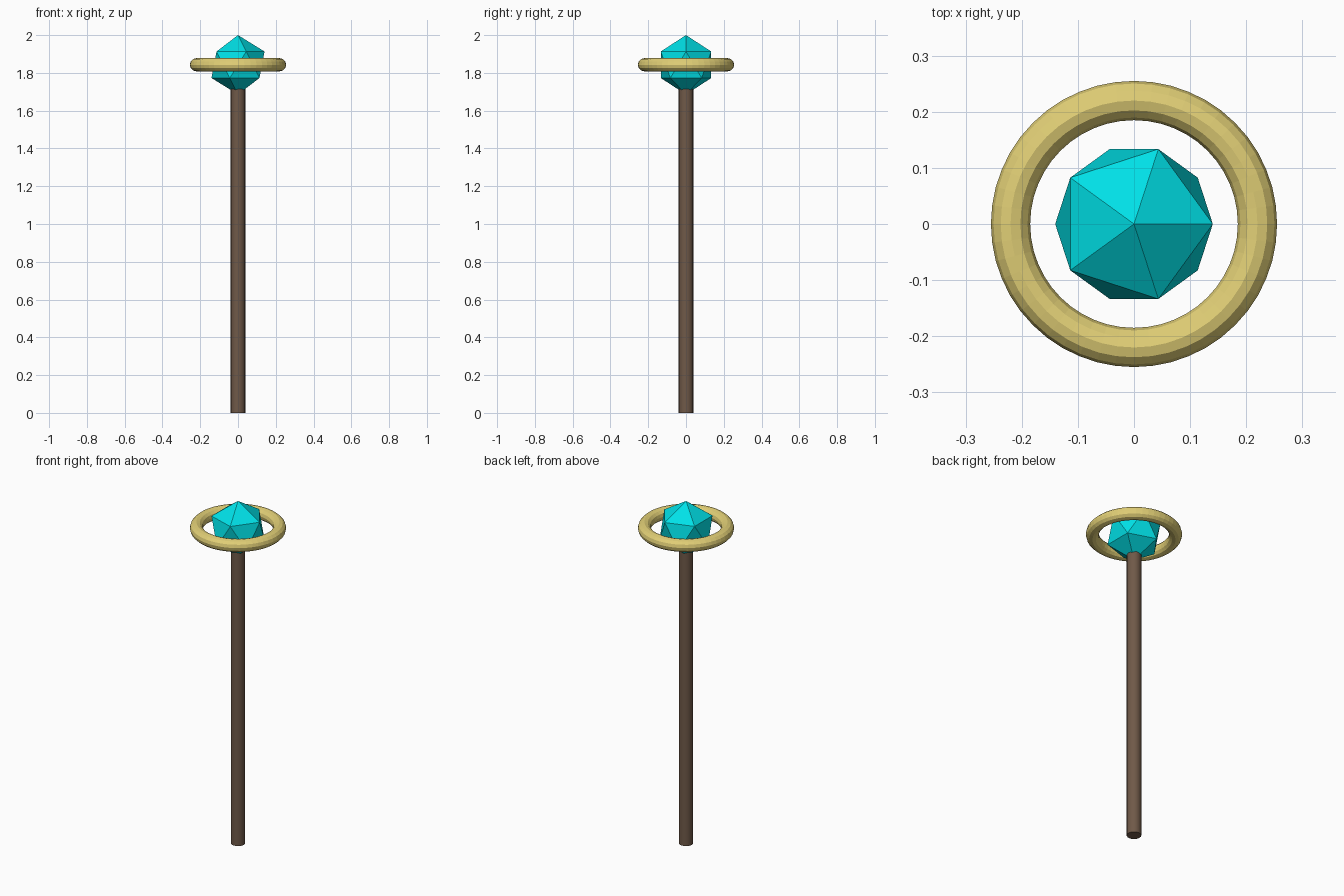
import bpy
import math

if "Cube" in bpy.data.objects:
    bpy.data.objects.remove(bpy.data.objects["Cube"])

HEAD_Z = 1.843      # shared centre of gem and ring
SHAFT_TOP = 1.725   # shaft ends just inside the gem


def finish(name, color, smooth=False):
    ob = bpy.context.object
    ob.name = name
    mat = bpy.data.materials.new(name + "_color")
    mat.diffuse_color = (*color, 1)
    mat.use_nodes = True
    mat.node_tree.nodes["Principled BSDF"].inputs["Base Color"].default_value = mat.diffuse_color
    ob.data.materials.append(mat)
    if smooth:
        bpy.ops.object.shade_smooth_by_angle(angle=math.radians(40))
    return ob


# Wooden shaft
bpy.ops.mesh.primitive_cylinder_add(vertices=16, radius=0.039, depth=SHAFT_TOP,
                                    location=(0, 0, SHAFT_TOP / 2))
finish("shaft", (0.16, 0.10, 0.065), smooth=True)

# Faceted gem: a plain icosahedron standing on its point
bpy.ops.mesh.primitive_ico_sphere_add(subdivisions=1, radius=0.157,
                                      location=(0, 0, HEAD_Z))
finish("gem", (0.0, 0.75, 0.80))

# Gold ring floating around the gem
bpy.ops.mesh.primitive_torus_add(major_radius=0.22, minor_radius=0.035,
                                 major_segments=48, minor_segments=12,
                                 location=(0, 0, HEAD_Z))
finish("ring", (0.75, 0.62, 0.18))
